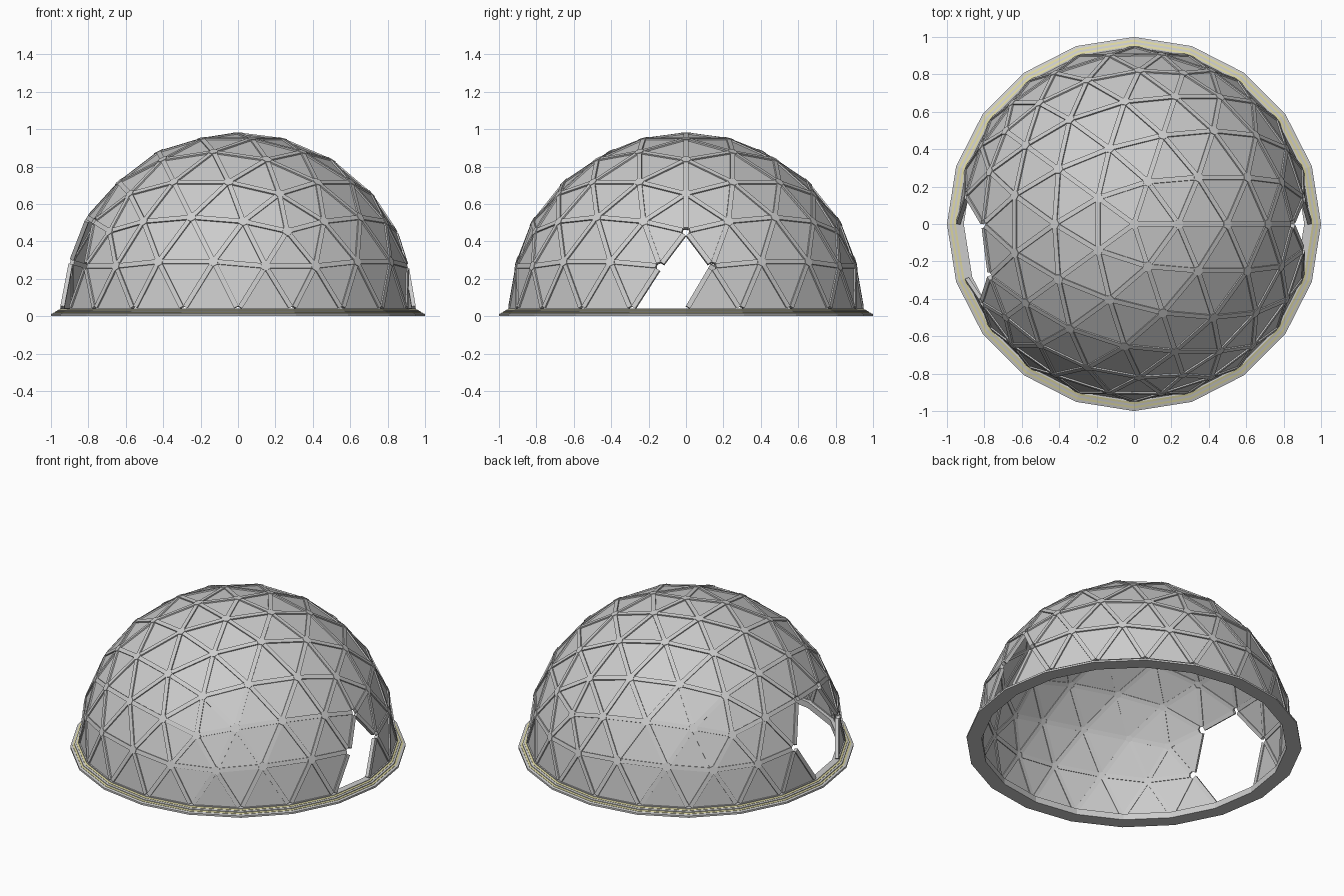
import bpy, bmesh, math
from mathutils import Vector

if "Cube" in bpy.data.objects:
    bpy.data.objects.remove(bpy.data.objects["Cube"])

R, Z0, N = 0.942, 0.03, 4


def finish(name, bm, mat=None):
    bmesh.ops.recalc_face_normals(bm, faces=bm.faces)
    me = bpy.data.meshes.new(name)
    bm.to_mesh(me)
    bm.free()
    ob = bpy.data.objects.new(name, me)
    bpy.context.collection.objects.link(ob)
    if mat:
        me.materials.append(mat)
    return ob


def prism(bm, pts, normal, half):
    """Solid plate from an outline, thickened both ways along the normal."""
    a = [bm.verts.new(p + normal * half) for p in pts]
    b = [bm.verts.new(p - normal * half) for p in pts]
    bm.faces.new(a)
    bm.faces.new(b[::-1])
    for i in range(len(pts)):
        j = (i + 1) % len(pts)
        bm.faces.new((a[i], b[i], b[j], a[j]))


def polar(deg, z):
    r = math.sqrt(1 - z * z)
    return Vector((r * math.cos(math.radians(deg)), r * math.sin(math.radians(deg)), z))


# Geodesic grid: upper half of an icosahedron split four ways
h = 1 / math.sqrt(5)
apex = Vector((0, 0, 1))
tris = []
for i in range(5):
    b0, b1 = polar(72 * i, h), polar(72 * i + 72, h)
    c0, c1 = polar(72 * i + 36, -h), polar(72 * i + 108, -h)
    tris += [(apex, b0, b1), (b0, c0, b1), (b1, c0, c1)]

grid = bmesh.new()
for a, b, c in tris:
    def pt(i, j):
        return (a + (b - a) * i / N + (c - a) * j / N).normalized()
    for i in range(N):
        for j in range(N - i):
            cells = [(pt(i, j), pt(i + 1, j), pt(i, j + 1))]
            if i + j < N - 1:
                cells.append((pt(i + 1, j), pt(i + 1, j + 1), pt(i, j + 1)))
            for cell in cells:
                if min(p.z for p in cell) > -0.001:
                    grid.faces.new([grid.verts.new(p) for p in cell])
bmesh.ops.remove_doubles(grid, verts=grid.verts, dist=0.001)

# Openings: a hexagon on the left, three panels on the right
hub = min(grid.verts, key=lambda v: (v.co - polar(189, 0.25)).length)
doomed = set(hub.link_faces)
for f in grid.faces:
    m = f.calc_center_median()
    az = math.degrees(math.atan2(m.y, m.x))
    if (abs(az) < 4 and m.z < 0.36) or (-13 < az < -4 and m.z < 0.15):
        doomed.add(f)
bmesh.ops.delete(grid, geom=list(doomed), context='FACES')


def place(co):
    return co * R + Vector((0, 0, Z0))


# Triangular panels, inset from the struts
bm = bmesh.new()
for f in grid.faces:
    pts = [place(v.co) for v in f.verts]
    c = sum(pts, Vector()) / 3
    n = (pts[1] - pts[0]).cross(pts[2] - pts[0]).normalized()
    inr = (pts[1] - pts[0]).cross(c - pts[0]).length / (pts[1] - pts[0]).length
    prism(bm, [c + (p - c) * (1 - 0.009 / inr) for p in pts], n, 0.004)
finish("panels", bm)

# Struts along every edge
bm = bmesh.new()
for e in grid.edges:
    p, q = (place(v.co) for v in e.verts)
    d = (q - p).normalized()
    n = (e.verts[0].co + e.verts[1].co).normalized()
    s = d.cross(n) * 0.013
    p, q = p + d * 0.02, q - d * 0.02
    prism(bm, [p - s, q - s, q + s, p + s], n, 0.011)
finish("struts", bm)

# Hubs joining the struts, left out around the openings
bm = bmesh.new()
for v in grid.verts:
    if v.is_boundary:
        continue
    n = v.co.normalized()
    dirs = []
    for e in v.link_edges:
        d = e.other_vert(v).co - v.co
        dirs.append((d - n * d.dot(n)).normalized())
    x = dirs[0]
    y = n.cross(x)
    dirs.sort(key=lambda d: math.atan2(d.dot(y), d.dot(x)))
    corners = []
    for i, d in enumerate(dirs):
        s = n.cross(d) * 0.013
        corners += [place(v.co) + d * 0.024 - s, place(v.co) + d * 0.024 + s]
    prism(bm, corners, n, 0.0108)
finish("hubs", bm)
grid.free()


def ring(name, profile, mat=None):
    """Twenty-sided ring turned from a closed (radius, height) profile."""
    bm = bmesh.new()
    loops = []
    for i in range(20):
        t = math.radians(18 * i)
        loops.append([bm.verts.new((r * math.cos(t), r * math.sin(t), z)) for r, z in profile])
    k = len(profile)
    for i in range(20):
        a, b = loops[i], loops[(i + 1) % 20]
        for j in range(k):
            bm.faces.new((a[j], b[j], b[(j + 1) % k], a[(j + 1) % k]))
    return finish(name, bm, mat)


# Stepped base ring with pale yellow trims
ring("base_ring", [(0.91, 0), (1.0, 0), (1.0, 0.012), (0.975, 0.02), (0.975, 0.027),
                   (0.953, 0.034), (0.953, 0.04), (0.91, 0.04)])
yellow = bpy.data.materials.new("pale_yellow")
yellow.diffuse_color = (0.72, 0.68, 0.36, 1)
yellow.use_nodes = True
yellow.node_tree.nodes["Principled BSDF"].inputs["Base Color"].default_value = yellow.diffuse_color
ring("outer_trim", [(0.974, 0.018), (0.986, 0.014), (0.986, 0.0185), (0.974, 0.0225)], yellow)
ring("inner_trim", [(0.952, 0.03), (0.964, 0.028), (0.964, 0.0325), (0.952, 0.037)], yellow)
